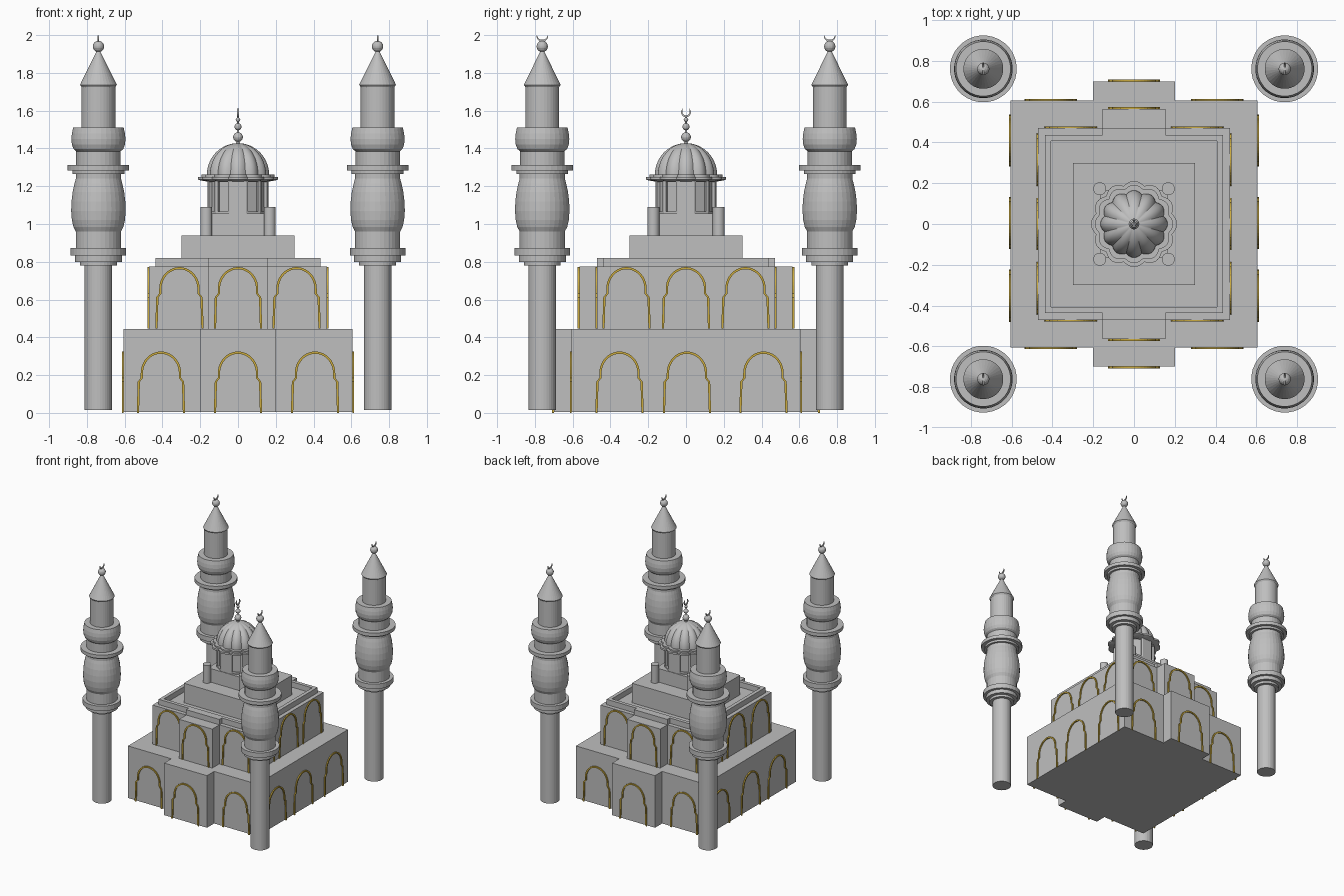
import bpy, bmesh, math
from mathutils import Matrix, Vector

if "Cube" in bpy.data.objects:
    bpy.data.objects.remove(bpy.data.objects["Cube"])


def material(name, rgb):
    m = bpy.data.materials.new(name)
    m.diffuse_color = (*rgb, 1)
    m.use_nodes = True
    m.node_tree.nodes["Principled BSDF"].inputs["Base Color"].default_value = m.diffuse_color
    return m


STONE = material("grey stone", (0.52, 0.52, 0.52))
GOLD = material("gold trim", (0.60, 0.41, 0.05))


def finish(bm, name, mat, smooth=None):
    bmesh.ops.recalc_face_normals(bm, faces=bm.faces)
    me = bpy.data.meshes.new(name)
    bm.to_mesh(me)
    bm.free()
    me.materials.append(mat)
    ob = bpy.data.objects.new(name, me)
    bpy.context.collection.objects.link(ob)
    if smooth:
        bpy.ops.object.select_all(action='DESELECT')
        ob.select_set(True)
        bpy.context.view_layer.objects.active = ob
        bpy.ops.object.shade_smooth_by_angle(angle=math.radians(smooth))
    return ob


def add_box(bm, x0, x1, y0, y1, z0, z1):
    m = Matrix.Translation(((x0 + x1) / 2, (y0 + y1) / 2, (z0 + z1) / 2))
    bmesh.ops.create_cube(bm, size=1, matrix=m @ Matrix.Diagonal((x1 - x0, y1 - y0, z1 - z0, 1)))


def add_lathe(bm, profile, n, x=0, y=0, lobes=0, depth=0.0):
    """Revolve (radius, z) points; lobes scallop the outline."""
    rings = []
    for r, z in profile:
        ring = []
        for i in range(n):
            a = 2 * math.pi * (i + 0.5) / n if not lobes else 2 * math.pi * i / n
            k = 1 - depth * (1 - abs(math.cos(lobes * a / 2))) if lobes else 1
            ring.append(bm.verts.new((x + r * k * math.cos(a), y + r * k * math.sin(a), z)))
        rings.append(ring)
    for lo, hi in zip(rings, rings[1:]):
        for i in range(n):
            j = (i + 1) % n
            bm.faces.new((lo[i], lo[j], hi[j], hi[i]))
    bm.faces.new(rings[0][::-1])
    bm.faces.new(rings[-1])


def add_ball(bm, r, x, y, z):
    bmesh.ops.create_uvsphere(bm, u_segments=16, v_segments=10, radius=r,
                              matrix=Matrix.Translation((x, y, z)))


def add_crescent(bm, x, y, z, r, half_angle, thick):
    """Tapered moon in the y-z plane, open at the top."""
    n, rows = 16, []
    for i in range(n + 1):
        t = i / n * 2 - 1
        a = -math.pi / 2 + t * half_angle
        w = thick * (1 - t * t) + 0.0015
        rows.append([bm.verts.new((x + s * 0.004, y + q * math.cos(a), z + q * math.sin(a)))
                     for s, q in ((-1, r), (1, r), (1, r - w), (-1, r - w))])
    for p, q in zip(rows, rows[1:]):
        for i in range(4):
            j = (i + 1) % 4
            bm.faces.new((p[i], p[j], q[j], q[i]))
    bm.faces.new(rows[0])
    bm.faces.new(rows[-1])


# --- stepped prayer hall: core blocks with front and back bays
for name, hx, hy, bay_x, bay_y, z0, z1 in (
        ("lower_hall", 0.605, 0.605, 0.2, 0.70, 0.005, 0.445),
        ("upper_hall", 0.47, 0.47, 0.155, 0.565, 0.445, 0.775)):
    bm = bmesh.new()
    add_box(bm, -hx, hx, -hy, hy, z0, z1)
    for s in (-1, 1):
        ys = sorted((s * hy, s * bay_y))
        add_box(bm, -bay_x, bay_x, *ys, z0, z1)
    finish(bm, name, STONE)

# --- parapet around the upper roof
bm = bmesh.new()
for s in (-1, 1):
    add_box(bm, -0.437, 0.437, *sorted((s * 0.407, s * 0.437)), 0.775, 0.82)
    add_box(bm, *sorted((s * 0.407, s * 0.437)), -0.407, 0.407, 0.775, 0.82)
    add_box(bm, -0.155, 0.155, *sorted((s * 0.437, s * 0.47)), 0.775, 0.82)
finish(bm, "roof_parapet", STONE)

# --- dome pedestal and corner posts
bm = bmesh.new()
add_box(bm, -0.298, 0.298, -0.298, 0.298, 0.775, 0.94)
add_box(bm, -0.165, 0.165, -0.165, 0.165, 0.94, 1.055)
finish(bm, "dome_pedestal", STONE)
bm = bmesh.new()
for sx in (-1, 1):
    for sy in (-1, 1):
        add_lathe(bm, [(0.032, 0.94), (0.032, 1.09)], 20, sx * 0.168, sy * 0.173)
finish(bm, "corner_posts", STONE, 30)

# --- twelve-sided drum with recessed windows
bm = bmesh.new()
add_lathe(bm, [(0.166, 1.055), (0.166, 1.235)], 12)
bm.normal_update()
windows = []
for f in bm.faces:
    c = f.calc_center_median()
    if abs(c.z - 1.145) < 0.01 and min(abs(c.x), abs(c.y)) > 0.03:
        windows.append(f)
bmesh.ops.inset_individual(bm, faces=windows, thickness=0.017)
# push the window panes inwards as recesses
res = bmesh.ops.extrude_discrete_faces(bm, faces=windows)
for f in res["faces"]:
    c = f.calc_center_median()
    d = Vector((c.x, c.y, 0)).normalized() * -0.02
    bmesh.ops.translate(bm, verts=f.verts, vec=d)
finish(bm, "drum", STONE)

# --- scalloped eave and ribbed dome
bm = bmesh.new()
add_lathe(bm, [(0.165, 1.225), (0.195, 1.23), (0.212, 1.235), (0.212, 1.25), (0.192, 1.25),
               (0.192, 1.262), (0.16, 1.262)], 96, lobes=12, depth=0.09)
finish(bm, "eave", STONE, 30)
bm = bmesh.new()
dome = [(0.165 * math.cos(t), 1.26 + 0.168 * math.sin(t))
        for t in [i / 14 * math.radians(87) for i in range(15)]]
add_lathe(bm, dome, 96, lobes=12, depth=0.09)
finish(bm, "dome", STONE, 30)

# --- dome finial
bm = bmesh.new()
add_lathe(bm, [(0.012, 1.42), (0.006, 1.45), (0.005, 1.57)], 12)
for r, z in ((0.026, 1.46), (0.019, 1.515), (0.012, 1.552)):
    add_ball(bm, r, 0, 0, z)
add_crescent(bm, 0, 0, 1.591, 0.026, math.radians(140), 0.009)
finish(bm, "dome_finial", STONE)

# --- four minarets
MINARET = [(0.073, 0.015), (0.073, 0.78), (0.098, 0.78), (0.098, 0.80), (0.125, 0.80), (0.125, 0.832),
           (0.163, 0.832), (0.163, 0.873), (0.12, 0.873), (0.12, 0.96), (0.133, 0.985), (0.141, 1.02),
           (0.145, 1.07), (0.143, 1.12), (0.137, 1.17), (0.127, 1.215), (0.12, 1.24), (0.12, 1.265),
           (0.138, 1.265), (0.138, 1.283), (0.164, 1.283), (0.164, 1.312), (0.118, 1.312),
           (0.118, 1.385), (0.132, 1.397), (0.141, 1.42), (0.144, 1.45), (0.141, 1.48), (0.134, 1.512),
           (0.09, 1.512), (0.09, 1.725), (0.098, 1.737), (0.012, 1.91), (0.01, 1.93)]
MINARET[6:8] = [(0.148, 0.832), (0.148, 0.873)]
bm = bmesh.new()
for sx in (-1, 1):
    for sy in (-1, 1):
        x, y = sx * 0.739, sy * 0.761
        add_lathe(bm, MINARET, 32, x, y)
        add_ball(bm, 0.03, x, y, 1.94)
        add_crescent(bm, x, y, 1.994, 0.03, math.radians(100), 0.01)
finish(bm, "minarets", STONE)


# --- gold arch frames
def outline(w):
    half = [(0.128 - w, 0), (0.123 - w, 0.165), (0.107 - w, 0.185), (0.107 - w, 0.21)]
    half += [((0.107 - w) * math.cos(t), 0.21 + (0.115 - w) * math.sin(t))
             for t in [i / 20 * math.pi for i in range(1, 11)]]
    return half + [(-x, z) for x, z in half[-2::-1]]


def add_arch(bm, along, dist, base, turn):
    """Frame on a wall: turn 0 faces -y, quarter turns go anticlockwise."""
    rot = Matrix.Rotation(turn * math.pi / 2, 4, 'Z')
    rows = []
    for (ox, oz), (ix, iz) in zip(outline(0), outline(0.012)):
        rows.append([bm.verts.new(rot @ Vector((along + x, -dist - d, base + z)))
                     for x, z, d in ((ox, oz, 0), (ox, oz, 0.009), (ix, iz, 0.009), (ix, iz, 0))])
    for p, q in zip(rows, rows[1:]):
        for i in range(4):
            j = (i + 1) % 4
            bm.faces.new((p[i], p[j], q[j], q[i]))
    bm.faces.new(rows[0])
    bm.faces.new(rows[-1])


bm = bmesh.new()
for turn in (0, 2):                      # front and back
    for s in (-1, 0, 1):
        add_arch(bm, s * 0.408, 0.605 if s else 0.70, 0.0, turn)
        add_arch(bm, s * 0.31, 0.47 if s else 0.565, 0.447, turn)
for turn, sign in ((1, 1), (3, -1)):     # right and left sides
    for y in (-0.352, 0.005, 0.41):
        add_arch(bm, sign * y, 0.605, 0.0, turn)
    for y in (-0.315, 0.0, 0.315):
        add_arch(bm, y, 0.47, 0.447, turn)
finish(bm, "arch_frames", GOLD)
